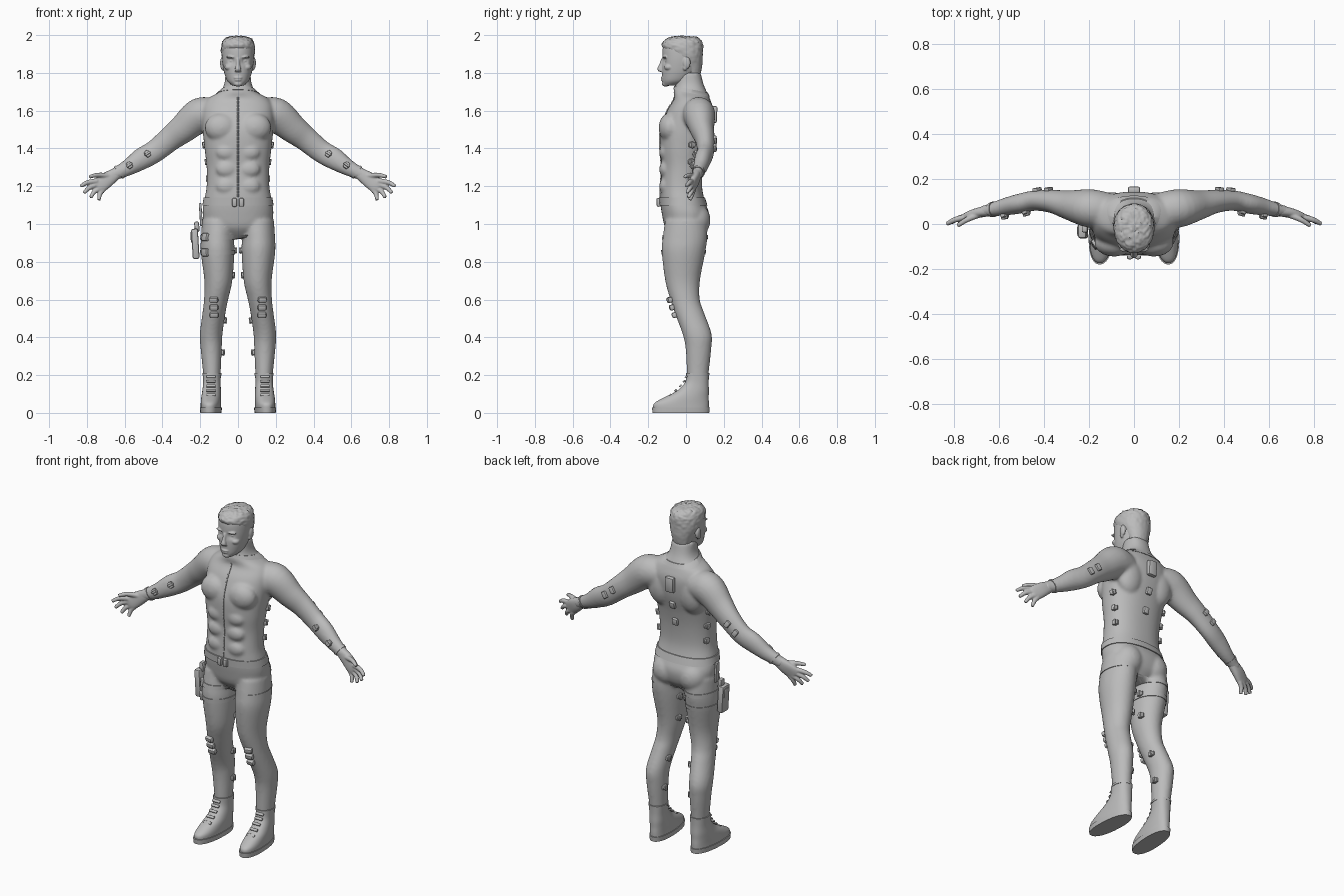
import bpy, bmesh, math
from mathutils import Vector, Matrix, noise
from mathutils.bvhtree import BVHTree

if "Cube" in bpy.data.objects:
    bpy.data.objects.remove(bpy.data.objects["Cube"])

GREY = (0.5, 0.5, 0.5, 1)
mat = bpy.data.materials.new("plain grey")
mat.use_nodes = True
mat.diffuse_color = GREY
bsdf = next(n for n in mat.node_tree.nodes if n.type == 'BSDF_PRINCIPLED')
bsdf.inputs["Base Color"].default_value = GREY
SIDES = (1, -1)


def finish(name, bm, voxel=None, iterations=3):
    """Turn a bmesh into an object; with voxel, fuse its solids into one skin."""
    bmesh.ops.recalc_face_normals(bm, faces=bm.faces)
    mesh = bpy.data.meshes.new(name)
    bm.to_mesh(mesh)
    bm.free()
    mesh.materials.append(mat)
    mesh.polygons.foreach_set("use_smooth", [True] * len(mesh.polygons))
    mesh.set_sharp_from_angle(angle=math.radians(40))
    obj = bpy.data.objects.new(name, mesh)
    bpy.context.scene.collection.objects.link(obj)
    if voxel:
        fuse = obj.modifiers.new("fuse", 'REMESH')
        fuse.mode = 'VOXEL'
        fuse.voxel_size = voxel
        fuse.use_smooth_shade = True
        relax = obj.modifiers.new("relax", 'SMOOTH')
        relax.factor = 0.5
        relax.iterations = iterations
    return obj


def spline(rows, steps):
    """Catmull-Rom through rows of any width."""
    ext = [rows[0]] + list(rows) + [rows[-1]]
    out = []
    for a, b, c, d in zip(ext, ext[1:], ext[2:], ext[3:]):
        for i in range(steps):
            t = i / steps
            out.append([q + t * ((r - p) + t * (2 * p - 5 * q + 4 * r - s + t * (3 * (q - r) + s - p))) / 2
                        for p, q, r, s in zip(a, b, c, d)])
    return out + [list(rows[-1])]


def loft(bm, rows, side=1, n=32, steps=5, power=2, along=False):
    """Skin rows of (x, y, z, half width, half depth), level or along the path."""
    rows = spline(rows, steps)
    mids = [Vector(r[:3]) for r in rows]
    rings = []
    for i, (x, y, z, w, d) in enumerate(rows):
        u, f = Vector((1, 0, 0)), Vector((0, 1, 0))
        if along:
            t = (mids[min(i + 1, len(mids) - 1)] - mids[max(i - 1, 0)]).normalized()
            f = (f - t * t.y).normalized()
            u = f.cross(t)
        ring = []
        for k in range(n):
            a = math.tau * k / n
            c, s = (math.copysign(abs(q) ** (2 / power), q) for q in (math.cos(a), math.sin(a)))
            p = mids[i] + u * w * c + f * d * s
            ring.append(bm.verts.new((p.x * side, p.y, p.z)))
        rings.append(ring)
    for a, b in zip(rings, rings[1:]):
        for k in range(n):
            bm.faces.new((a[k], a[k - 1], b[k - 1], b[k]))
    bm.faces.new(rings[0])
    bm.faces.new(rings[-1])


def ball(bm, centre, size):
    bmesh.ops.create_icosphere(bm, subdivisions=3, radius=1,
                               matrix=Matrix.Translation(centre) @ Matrix.Diagonal((*size, 1)))


# Suited body: torso, legs, arms and muscles fused together
bm = bmesh.new()
torso = [(.93, 0, .06, .07), (.98, 0, .165, .11), (1.05, -.002, .187, .125), (1.12, -.018, .18, .118),
         (1.2, -.025, .166, .11), (1.3, -.02, .166, .11), (1.4, -.015, .177, .123), (1.5, 0, .187, .135),
         (1.6, .022, .19, .122), (1.66, .032, .165, .096), (1.7, .022, .098, .088), (1.74, .018, .073, .075),
         (1.8, .012, .066, .066)]
loft(bm, [(0, y, z, w, d) for z, y, w, d in torso], n=48, power=2.3)
leg = [(.1, 0, 1.02, .09, .11), (.108, -.005, .93, .088, .118), (.108, -.013, .85, .089, .115),
       (.104, -.018, .7, .074, .092), (.116, -.005, .6, .064, .078), (.127, .018, .53, .061, .078),
       (.142, .058, .42, .06, .077), (.142, .066, .34, .056, .068), (.138, .062, .2, .046, .057),
       (.138, .06, .1, .04, .05)]
arm = [(.12, .06, 1.58, .08, .08), (.2, .07, 1.577, .092, .085), (.29, .085, 1.505, .077, .065),
       (.36, .1, 1.45, .066, .052), (.44, .104, 1.385, .06, .045), (.51, .09, 1.345, .058, .044),
       (.58, .075, 1.3, .044, .038), (.65, .06, 1.265, .033, .027), (.68, .055, 1.25, .03, .025)]
for s in SIDES:
    loft(bm, leg, s)
    loft(bm, arm, s, along=True)
    ball(bm, (.085 * s, .05, 1.02), (.085, .08, .09))
    ball(bm, (.088 * s, -.085, 1.51), (.088, .06, .078))
    ball(bm, (.1 * s, .08, 1.53), (.085, .062, .12))
    for z in (1.38, 1.29, 1.2):
        ball(bm, (.06 * s, -.108, z), (.058, .034, .046))
body = finish("suited_body", bm, .009, 5)

bpy.context.view_layer.update()
skin = BVHTree.FromObject(body, bpy.context.evaluated_depsgraph_get())


def band(name, centre, axis, height, off):
    """Strap hugging the body around an axis."""
    bm = bmesh.new()
    axis = Vector(axis).normalized()
    u = axis.orthogonal().normalized()
    v = axis.cross(u)
    n, loops = 56, []
    for k in range(n):
        a = math.tau * k / n
        d = u * math.cos(a) + v * math.sin(a)
        quad = []
        for end in SIDES:
            o = Vector(centre) + axis * end * height / 2
            hit = skin.ray_cast(o, d)[0] or o + d * .05
            quad += [bm.verts.new(hit + d * g) for g in ((off, -.006) if end > 0 else (-.006, off))]
        loops.append(quad)
    for a, b in zip(loops, loops[1:] + loops[:1]):
        for j in range(4):
            bm.faces.new((a[j - 1], a[j], b[j], b[j - 1]))
    return finish(name, bm)


def block(name, centre, axes, size, bevel=.004):
    bm = bmesh.new()
    m = Matrix(axes).transposed().to_4x4()
    bmesh.ops.create_cube(bm, size=1, matrix=Matrix.Translation(centre) @ m @ Matrix.Diagonal((*size, 1)))
    bmesh.ops.bevel(bm, geom=bm.edges[:], offset=bevel, segments=2, affect='EDGES', profile=.5)
    return finish(name, bm)


def pad(name, inside, direction, size, up=(0, 0, 1)):
    """Raised plate lying on the body where a ray from inside leaves it."""
    hit, n = skin.ray_cast(Vector(inside), Vector(direction).normalized())[:2]
    if hit is None:
        return
    x = Vector(up).cross(n).normalized()
    block(name, hit + n * size[2] * .2, (x, n.cross(x), n), size, min(size) * .3)


def buckle(name, inside, direction, up=(0, 0, 1)):
    pad(name + "_plate", inside, direction, (.036, .026, .016), up)
    pad(name + "_bar", inside, direction, (.012, .034, .026), up)


# Belt, collar and front zip
band("belt", (0, -.015, 1.118), (0, 0, 1), .042, .006)
band("collar", (0, .015, 1.705), (0, .2, 1), .02, .004)
for s in SIDES:
    pad("belt_buckle", (.018 * s, 0, 1.115), (0, -1, 0), (.026, .046, .03))
for i in range(28):
    pad("zip_segment", (0, 0, 1.15 + i * .019), (0, -1, 0), (.008, .02, .006))

# Spine plates
pad("upper_back_plate", (0, 0, 1.58), (0, 1, 0), (.055, .09, .03))
for z in (1.45, 1.34):
    pad("spine_plate", (0, 0, z), (0, 1, 0), (.034, .04, .022))

# Fasteners, knee plates and cuffs on both sides
fore = (.8, -.1, -.55)
for s in SIDES:
    tag = "left_" if s > 0 else "right_"
    for z in (1.42, 1.33, 1.24):
        buckle(tag + "rib_buckle", (.05 * s, .0, z), (s, .25, 0))
    for z in (.6, .56, .52):
        pad(tag + "knee_plate", (.127 * s, .01, z), (0, -1, 0), (.046, .03, .028))
    for x, y, z in ((.108, .0, .86), (.104, .0, .73), (.135, .04, .49), (.142, .06, .32)):
        buckle(tag + "inner_leg_buckle", (x * s, y, z), (-s, .3, 0))
    axis = Vector((fore[0] * s, fore[1], fore[2]))
    for x, y, z in ((.48, .1, 1.362), (.575, .076, 1.303)):
        buckle(tag + "forearm_buckle", (x * s, y, z), (0, -1, .2), axis)
    for x, y, z in ((.38, .1, 1.435), (.43, .104, 1.395)):
        pad(tag + "elbow_plate", (x * s, y, z), (0, 1, .2), (.04, .028, .018), axis)
    band(tag + "cuff", (.63 * s, .063, 1.276), axis, .014, .004)
    band(tag + "boot_top", (.138 * s, .062, .205), (0, 0, 1), .012, .005)

# Thigh holster on the right leg
for z in (.93, .85):
    band("thigh_strap", (-.108, -.008, z), (0, 0, 1), .024, .004)
    pad("thigh_strap_buckle", (-.15, -.02, z), (-.3, -1, 0), (.045, .042, .02))
flat = ((1, 0, .06), (0, 1, 0), (-.06, 0, 1))
block("holster_body", (-.226, -.03, .895), flat, (.036, .068, .16), .01)
block("holster_cover", (-.236, -.03, .93), flat, (.03, .05, .06), .008)
block("holster_grip", (-.218, -.02, .985), flat, (.026, .036, .055), .008)
block("holster_hanger", (-.197, -.01, 1.05), flat, (.014, .03, .12))

# Hands: palm, four fingers and thumb
palm = [(.64, .06, 1.27, .03, .024), (.69, .05, 1.237, .04, .022), (.73, .038, 1.208, .042, .017),
        (.748, .034, 1.197, .034, .013)]
fingers = [((.745, .032, 1.228), (.832, 0, 1.2)), ((.742, .035, 1.21), (.815, .005, 1.165)),
           ((.73, .038, 1.19), (.78, .012, 1.14)), ((.712, .04, 1.185), (.737, .02, 1.127)),
           ((.68, .045, 1.255), (.785, -.008, 1.25))]
for s in SIDES:
    bm = bmesh.new()
    loft(bm, palm, s, along=True, power=2.4)
    for root, tip in fingers:
        root, tip = Vector(root), Vector(tip)
        bend = root.lerp(tip, .55) + Vector((.004, .004, .007))
        loft(bm, [(*root, .015, .014), (*bend, .0125, .0125), (*tip, .0095, .0095)], s, 12, 6, along=True)
    finish("left_hand" if s > 0 else "right_hand", bm, .0045, 2)

# Boots with soles and laces
upper = [(.02, -.026, .053, .146), (.05, -.024, .053, .145), (.08, 0, .052, .12), (.115, .035, .049, .086),
         (.16, .057, .046, .063), (.21, .062, .048, .06)]
sole = [(0, -.027, .055, .15), (.028, -.027, .057, .153)]
for s in SIDES:
    tag = "left_" if s > 0 else "right_"
    for part, rows, steps in (("boot", upper, 5), ("sole", sole, 1)):
        bm = bmesh.new()
        loft(bm, [(.14, y, z, w, d) for z, y, w, d in rows], s, 40, steps, power=2.3)
        for v in bm.verts:
            v.co.x -= s * .06 * (v.co.y - .03)
        finish(tag + part, bm)
    for i in range(5):
        z = .095 + i * .024
        y = (-.083, -.055, -.03, -.01, .0)[i]
        block(tag + "lace", (.143 * s, y, z), ((1, 0, 0), (0, .7, -.7), (0, .7, .7)), (.05, .009, .016), .003)

# Head with sockets pressed in, then facial forms fused on
bm = bmesh.new()
skull = [(1.732, -.078, .028, .042), (1.755, -.056, .055, .069), (1.79, -.04, .07, .087), (1.83, -.03, .079, .097),
         (1.88, -.022, .085, .104), (1.93, -.02, .084, .103), (1.96, -.018, .075, .091), (1.98, -.016, .05, .064)]
loft(bm, [(0, y, z, w, d) for z, y, w, d in skull], n=56, steps=7, power=2.1)
for v in bm.verts:
    for s in SIDES:
        gap = (v.co - Vector((.034 * s, -.117, 1.863))).length
        v.co.y += .015 * math.exp(-(gap / .017) ** 2)
loft(bm, [(0, -.122, 1.875, .009, .009), (0, -.13, 1.845, .01, .012), (0, -.137, 1.82, .016, .015),
          (0, -.13, 1.806, .017, .012)], n=20)
ball(bm, (0, -.122, 1.774), (.024, .012, .006))
ball(bm, (0, -.12, 1.762), (.02, .013, .006))
ball(bm, (0, -.108, 1.742), (.024, .02, .015))
for s in SIDES:
    ball(bm, (.034 * s, -.097, 1.863), (.014, .014, .009))
    ball(bm, (.034 * s, -.112, 1.884), (.03, .014, .007))
    ball(bm, (.046 * s, -.09, 1.83), (.026, .026, .018))
    ball(bm, (.084 * s, .004, 1.852), (.011, .02, .032))
    ball(bm, (.08 * s, -.005, 1.828), (.01, .012, .016))
finish("head", bm, .004, 2)

# Cropped hair, roughened
bm = bmesh.new()
hair = [(1.79, .04, .05, .036), (1.84, .022, .068, .064), (1.89, .002, .087, .086), (1.94, -.018, .089, .108),
        (1.972, -.016, .078, .096), (1.99, -.014, .05, .066), (1.994, -.014, .01, .015)]
loft(bm, [(0, y, z, w, d) for z, y, w, d in hair], n=72, steps=7, power=2.1)
for v in bm.verts:
    out = (v.co - Vector((0, -.02, 1.88))).normalized()
    v.co += out * .006 * noise.noise(v.co * 70) * min(1, max(.2, (v.co.z - 1.85) * 10))
finish("hair", bm)
